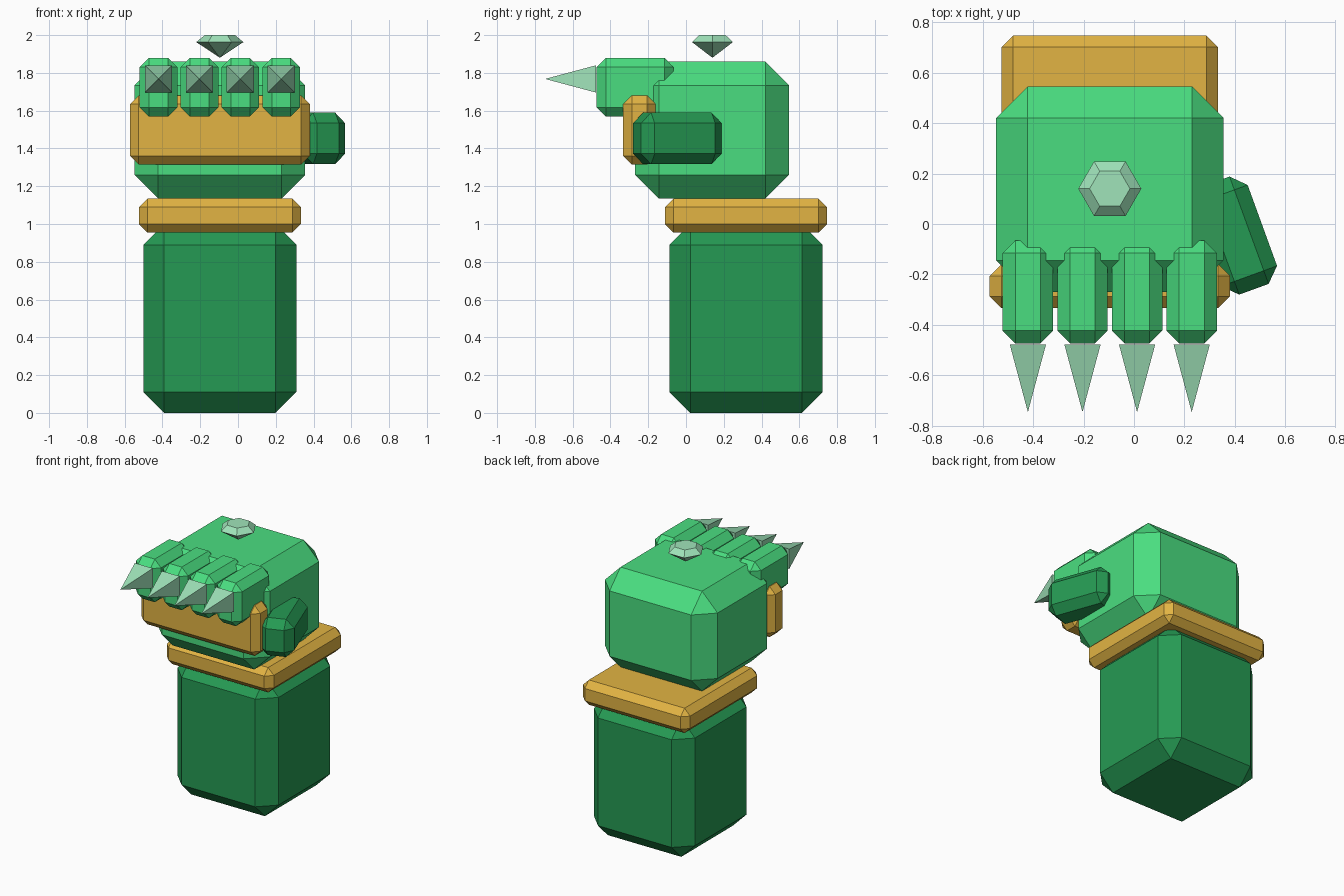
import bpy, bmesh, math
from mathutils import Matrix

cube = bpy.data.objects.get("Cube")
if cube:
    bpy.data.objects.remove(cube, do_unlink=True)


def material(name, rgb):
    """Flat material from an sRGB colour given in 0-255."""
    lin = [((c / 255 + 0.055) / 1.055) ** 2.4 for c in rgb] + [1.0]
    mat = bpy.data.materials.new(name)
    mat.use_nodes = True
    mat.diffuse_color = lin
    bsdf = mat.node_tree.nodes["Principled BSDF"]
    bsdf.inputs["Base Color"].default_value = lin
    bsdf.inputs["Roughness"].default_value = 0.8
    return mat


dark_green = material("dark green", (37, 154, 83))
bright_green = material("bright green", (74, 222, 128))
gold = material("gold", (226, 180, 67))
crystal = material("pale green crystal", (160, 228, 186))


def finish(bm, name, mat, loc, turn=0.0):
    bmesh.ops.recalc_face_normals(bm, faces=bm.faces)
    mesh = bpy.data.meshes.new(name)
    bm.to_mesh(mesh)
    bm.free()
    mesh.materials.append(mat)
    obj = bpy.data.objects.new(name, mesh)
    obj.location = loc
    obj.rotation_euler.z = math.radians(turn)
    bpy.context.collection.objects.link(obj)
    return obj


def block(name, mat, loc, size, bevel, turn=0.0):
    """Box with a single flat chamfer on every edge."""
    bm = bmesh.new()
    bmesh.ops.create_cube(bm, size=1.0)
    bmesh.ops.scale(bm, vec=size, verts=bm.verts)
    bmesh.ops.bevel(bm, geom=bm.edges[:], offset=bevel, offset_type='OFFSET',
                    segments=1, affect='EDGES', profile=0.5)
    return finish(bm, name, mat, loc, turn)


def spike(name, mat, loc, half, length):
    """Square pyramid whose tip points forward."""
    bm = bmesh.new()
    bmesh.ops.create_cone(bm, cap_ends=True, segments=4, depth=length,
                          radius1=half * math.sqrt(2), radius2=0)
    bmesh.ops.rotate(bm, verts=bm.verts, matrix=Matrix.Rotation(math.pi / 4, 3, 'Z'))
    bmesh.ops.rotate(bm, verts=bm.verts, matrix=Matrix.Rotation(math.pi / 2, 3, 'X'))
    bmesh.ops.translate(bm, verts=bm.verts, vec=(0, -length / 2, 0))
    return finish(bm, name, mat, loc)


def cut_gem(name, mat, loc, radius, table, crown, depth, sides=6):
    """Faceted gem: flat table, sloping crown and pointed base."""
    bm = bmesh.new()

    def ring(r, z):
        angles = [math.tau * i / sides for i in range(sides)]
        return [bm.verts.new((r * math.cos(a), r * math.sin(a), z)) for a in angles]

    top, girdle = ring(table, crown), ring(radius, 0)
    tip = bm.verts.new((0, 0, -depth))
    bm.faces.new(top)
    for i in range(sides):
        j = (i + 1) % sides
        bm.faces.new((top[i], girdle[i], girdle[j], top[j]))
        bm.faces.new((girdle[i], tip, girdle[j]))
    return finish(bm, name, mat, loc)


MID = -0.096  # centre line of the arm

# Arm and wrist
block("forearm", dark_green, (MID, 0.318, 0.5), (0.81, 0.81, 1.0), 0.11)
block("wrist_cuff", gold, (MID, 0.318, 1.044), (0.857, 0.857, 0.18), 0.045)

# Hand
block("palm", bright_green, (MID, 0.138, 1.497), (0.903, 0.814, 0.724), 0.125)
block("knuckle_guard", gold, (MID, -0.246, 1.498), (0.952, 0.173, 0.366), 0.046)
block("thumb", dark_green, (0.398, -0.046, 1.453), (0.236, 0.453, 0.273), 0.056, 20)

# Fingers, each tipped with a spike
for i in range(4):
    x = MID + (i - 1.5) * 0.2165
    block(f"finger_{i + 1}", bright_green, (x, -0.269, 1.724), (0.2, 0.408, 0.312), 0.05)
    spike(f"finger_spike_{i + 1}", crystal, (x, -0.477, 1.768), 0.072, 0.269)

# Floating gem above the back of the hand
cut_gem("hand_gem", crystal, (MID, 0.14, 1.963), 0.125, 0.08, 0.037, 0.083)
